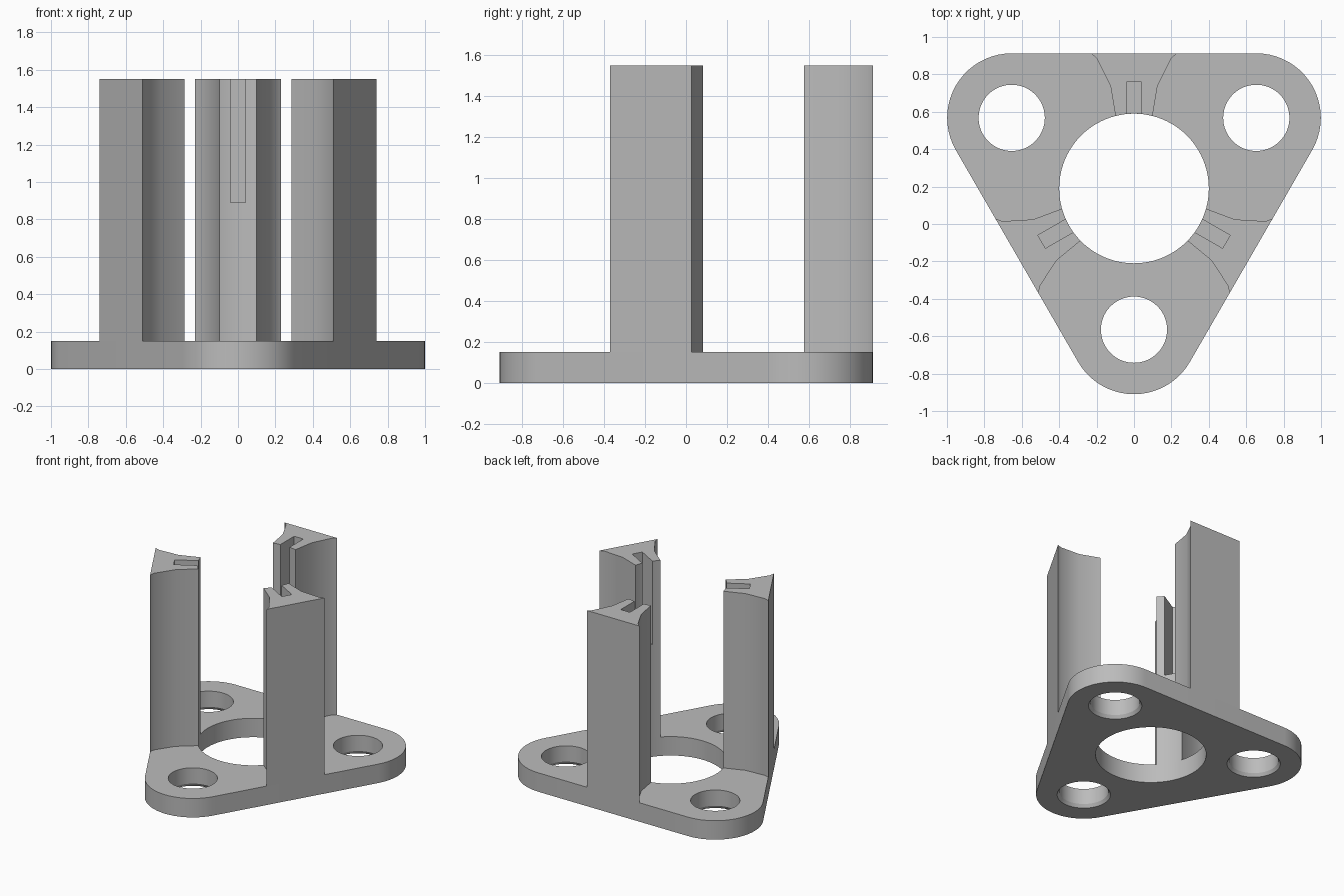
import bpy
import bmesh
from math import sin, cos, pi, radians
from mathutils import Vector, Matrix

if "Cube" in bpy.data.objects:
    bpy.data.objects.remove(bpy.data.objects["Cube"], do_unlink=True)

CENTRE = Vector((0, 0.19))
CORNER_DIST, CORNER_R = 0.755, 0.345
BASE_H, TOTAL_H = 0.15, 1.55
BORE_R, BOLT_R, CLEAR_R = 0.40, 0.177, 0.555

grey = bpy.data.materials.new("plain grey")
grey.use_nodes = True
grey.diffuse_color = (0.5, 0.5, 0.5, 1)
grey.node_tree.nodes["Principled BSDF"].inputs["Base Color"].default_value = (0.5, 0.5, 0.5, 1)


def arc(centre, r, start, end, steps):
    """Points on an arc, angles in degrees, both ends included."""
    angles = [radians(start + (end - start) * i / steps) for i in range(steps + 1)]
    return [centre + Vector((cos(a), sin(a))) * r for a in angles]


def circle(centre, r, steps=64):
    return arc(centre, r, 0, 360, steps)[:-1]


def solid(name, sections):
    """Closed solid through matching outlines, given as (points, height)."""
    bm = bmesh.new()
    rings = [[bm.verts.new((p.x, p.y, z)) for p in pts] for pts, z in sections]
    n = len(rings[0])
    for low, high in zip(rings, rings[1:]):
        for i in range(n):
            j = (i + 1) % n
            bm.faces.new((low[i], low[j], high[j], high[i]))
    bm.faces.new(rings[0][::-1])
    bm.faces.new(rings[-1])
    bmesh.ops.recalc_face_normals(bm, faces=bm.faces)
    mesh = bpy.data.meshes.new(name)
    bm.to_mesh(mesh)
    bm.free()
    mesh.materials.append(grey)
    obj = bpy.data.objects.new(name, mesh)
    bpy.context.collection.objects.link(obj)
    return obj


def activate(obj):
    bpy.ops.object.select_all(action="DESELECT")
    obj.select_set(True)
    bpy.context.view_layer.objects.active = obj


def cut(obj, cutter):
    """Subtract the cutter and discard it."""
    cutter.hide_render = True
    mod = obj.modifiers.new("cut", "BOOLEAN")
    mod.operation = "DIFFERENCE"
    mod.solver = "EXACT"
    mod.object = cutter
    activate(obj)
    bpy.ops.object.modifier_apply(modifier=mod.name)
    bpy.data.objects.remove(cutter, do_unlink=True)


def finish(obj):
    activate(obj)
    bpy.ops.object.shade_smooth_by_angle(angle=radians(30))


# Rounded triangular base plate
corner_angles = (30, 150, 270)
corners = [CENTRE + Vector((cos(radians(a)), sin(radians(a)))) * CORNER_DIST
           for a in corner_angles]
outline = []
for a, c in zip(corner_angles, corners):
    outline += arc(c, CORNER_R, a - 60, a + 60, 20)
base = solid("base_plate", [(outline, 0), (outline, BASE_H)])

# Central bore and three bolt holes, widened at the underside
bore = circle(CENTRE, BORE_R, 96)
cut(base, solid("bore_cutter", [(bore, -0.1), (bore, 0.3)]))
for c in corners:
    wide, narrow = circle(c, BOLT_R + 0.016), circle(c, BOLT_R)
    cut(base, solid("hole_cutter", [(wide, -0.1), (wide, 0), (narrow, 0.025), (narrow, 0.3)]))
finish(base)

# Pillar cross-section: straight outside, concave flanks, curved inside
edge_y = CENTRE.y + CORNER_DIST / 2 + CORNER_R
left_flank = arc(corners[1], CLEAR_R, 1, 35, 2) + [Vector((-0.23, edge_y))]
right_flank = [Vector((-p.x, p.y)) for p in reversed(left_flank)]
inside = arc(CENTRE, BORE_R, 76, 104, 8)[1:-1]
section = left_flank + right_flank + inside

# Three slotted pillars around the bore
pivot = Matrix.Translation(CENTRE.to_3d())
for i, name in enumerate(("back_pillar", "right_pillar", "left_pillar")):
    pillar = solid(name, [(section, BASE_H), (section, TOTAL_H)])
    slot = [Vector(p) for p in ((-0.04, 0.5), (0.04, 0.5), (0.04, 0.76), (-0.04, 0.76))]
    cut(pillar, solid("slot_cutter", [(slot, 0.89), (slot, TOTAL_H + 0.1)]))
    turn = Matrix.Rotation(i * 2 * pi / 3, 4, "Z")
    pillar.data.transform(pivot @ turn @ pivot.inverted())
    finish(pillar)
